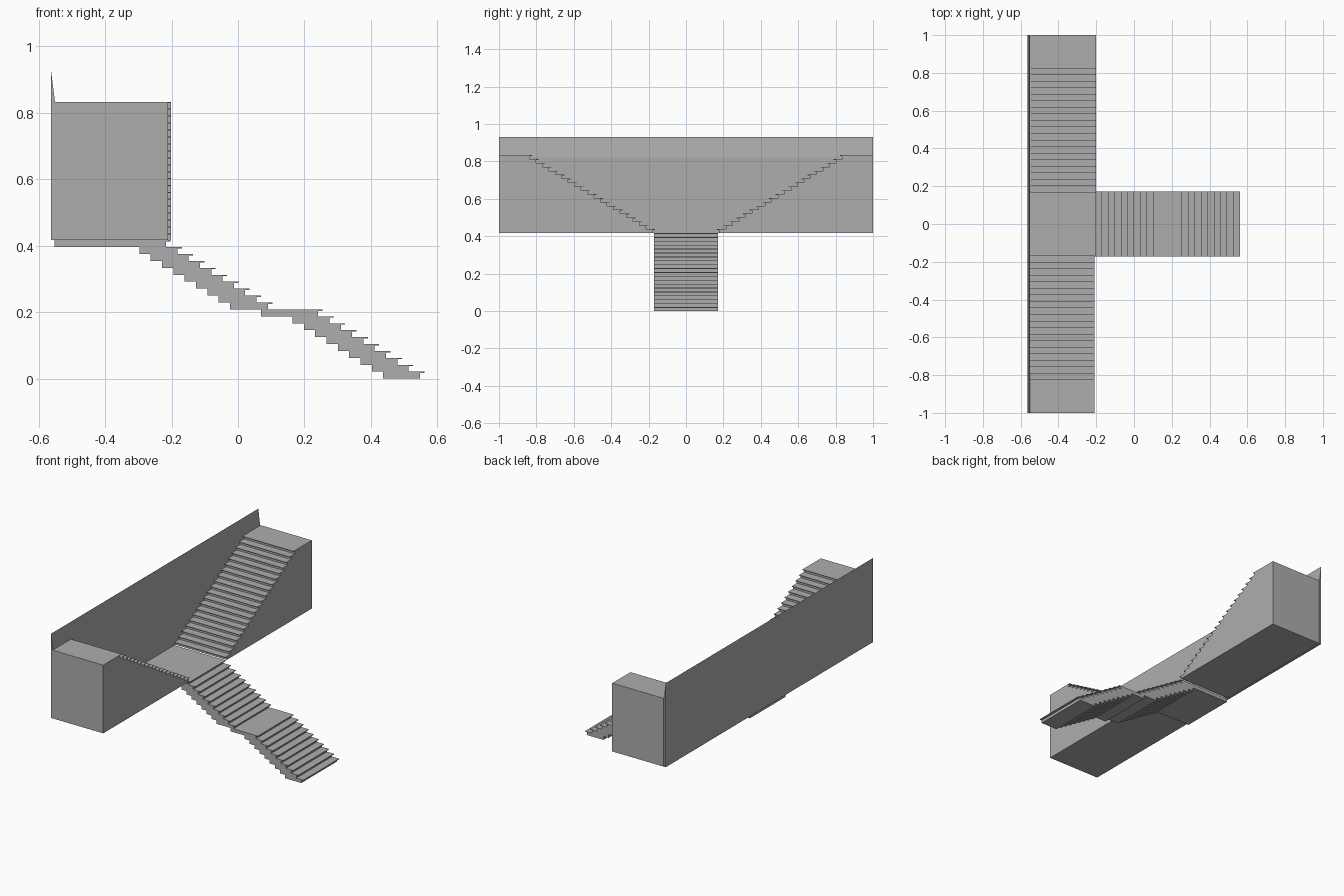
import bpy, bmesh
from mathutils import Vector

if "Cube" in bpy.data.objects:
    bpy.data.objects.remove(bpy.data.objects["Cube"])

RISE = 0.4167 / 20     # height of one step
NOSE = 0.0135          # tread overhang
LIP = 0.004            # tread thickness at the overhang

grey = bpy.data.materials.new("stone_grey")
grey.diffuse_color = (0.42, 0.42, 0.42, 1)
grey.use_nodes = True
grey.node_tree.nodes["Principled BSDF"].inputs["Base Color"].default_value = grey.diffuse_color


def prism(name, profile, place, a, b):
    """Extrude a closed 2D profile between a and b; place(u, v, w) gives 3D."""
    bm = bmesh.new()
    lo = [bm.verts.new(Vector(place(u, v, a))) for u, v in profile]
    hi = [bm.verts.new(Vector(place(u, v, b))) for u, v in profile]
    n = len(profile)
    bm.faces.new(lo)
    bm.faces.new(hi[::-1])
    for i in range(n):
        j = (i + 1) % n
        bm.faces.new((lo[j], lo[i], hi[i], hi[j]))
    bmesh.ops.recalc_face_normals(bm, faces=bm.faces)
    mesh = bpy.data.meshes.new(name)
    bm.to_mesh(mesh)
    bm.free()
    mesh.materials.append(grey)
    ob = bpy.data.objects.new(name, mesh)
    bpy.context.collection.objects.link(ob)
    return ob


def steps(start, run, z0, count):
    """Risers with overhanging treads, climbing in the direction of run."""
    nose = NOSE if run < 0 else -NOSE
    pts = []
    for i in range(count):
        x, z = start + i * run, z0 + i * RISE
        top = z + RISE
        pts += [(x, z), (x, top - LIP), (x + nose, top - LIP), (x + nose, top)]
    return pts


def soffit(start, run, z0, count):
    """Stepped underside of a flight."""
    pts = []
    for i in range(count):
        x, z = start + i * run, z0 + i * RISE
        pts += [(x, z), (x, z + RISE)]
    return pts


# Lower stair: two flights, a middle landing and the upper landing
RUN = -0.0341
z_mid, z_top = 10 * RISE, 20 * RISE
upper = steps(0.548, RUN, 0, 10) + steps(0.090, RUN, z_mid, 10) + [(-0.552, z_top)]
under = soffit(0.437, RUN, 0, 9) + [(0.069, 9 * RISE), (0.069, z_mid)] \
    + soffit(-0.024, RUN, z_mid, 9) + [(-0.552, 19 * RISE)]
prism("lower_stair", upper + under[::-1],
      lambda u, v, w: (u, w, v), -0.172, 0.172)

# Two solid side flights with end platforms
for side, name, x0, x1 in ((1, "back_flight", -0.547, -0.202),
                           (-1, "front_flight", -0.557, -0.210)):
    prof = steps(0.180, 0.0346, z_top, 20) + [(1.0, z_top + 20 * RISE), (1.0, z_top)]
    prism(name, prof, lambda u, v, w, s=side: (w, s * u, v), x0, x1)

# Long rear wall, tapering to a sharp top edge
prism("rear_wall", [(-0.563, z_top), (-0.563, 0.93), (-0.550, 0.825), (-0.550, z_top)],
      lambda u, v, w: (u, w, v), -1.0, 1.0)
